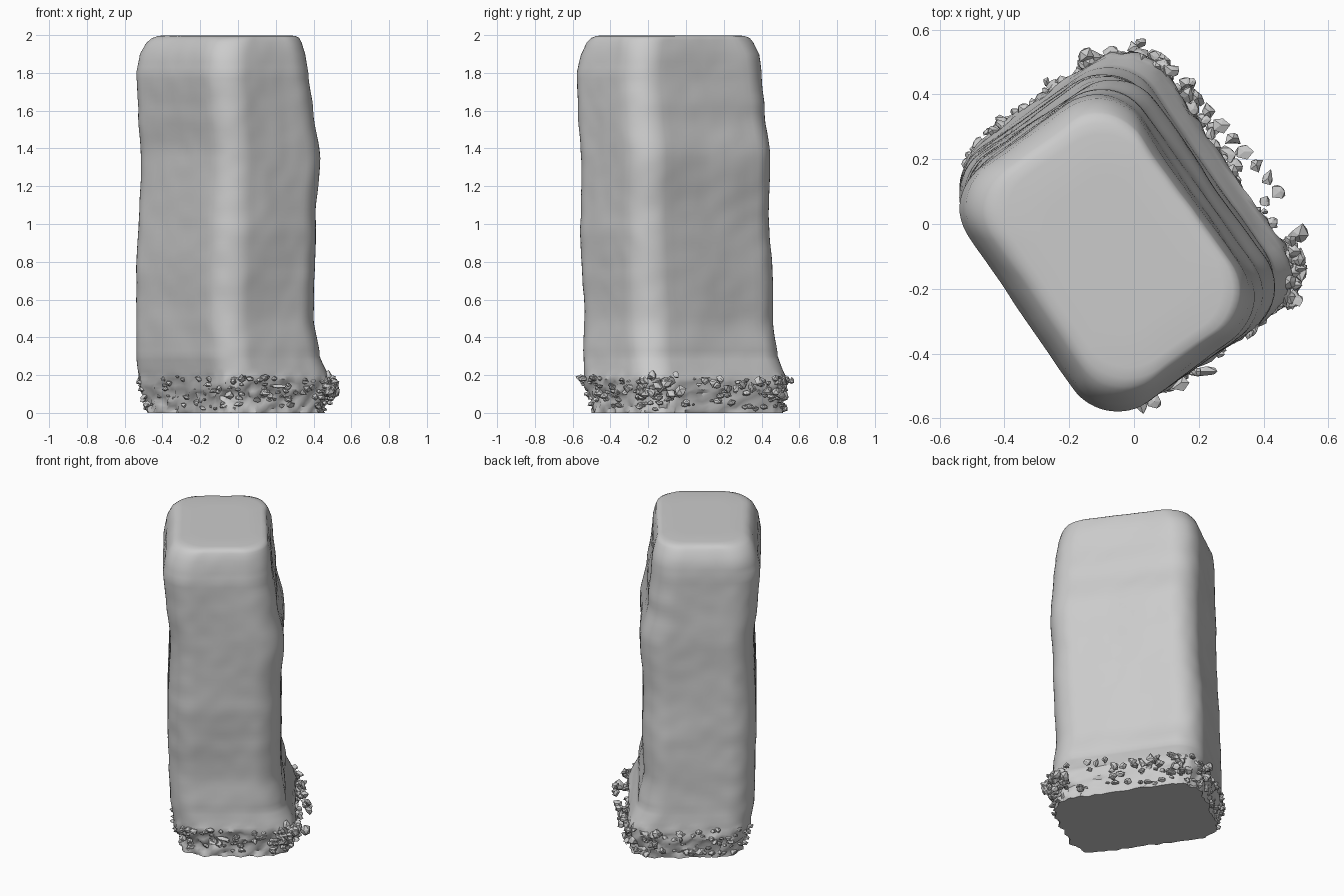
import bpy, bmesh, math, random
from mathutils import Vector, noise

random.seed(7)
if "Cube" in bpy.data.objects:
    bpy.data.objects.remove(bpy.data.objects["Cube"], do_unlink=True)

TURN = math.radians(35)      # footprint is turned on the ground
U = Vector((math.cos(TURN), math.sin(TURN), 0))
V = Vector((-U.y, U.x, 0))
RADIUS = 0.16                # rounding of the upright edges
SLIM = 0.12                  # long side minus short side
ARC, SIDE = 12, 14           # points per corner and per straight side

# Silhouette by height: z, x min, x max, y min, y max
PROFILE = [
    (0, -.50, .48, -.47, .48), (.08, -.51, .48, -.48, .49),
    (.12, -.53, .50, -.51, .51), (.18, -.54, .51, -.53, .51),
    (.3, -.55, .45, -.53, .47), (.5, -.54, .40, -.535, .46),
    (.75, -.54, .415, -.545, .45), (1, -.535, .42, -.55, .435),
    (1.35, -.52, .435, -.555, .445), (1.6, -.54, .40, -.565, .41),
    (1.8, -.535, .37, -.58, .40), (1.9, -.51, .35, -.56, .39),
    (1.96, -.47, .325, -.535, .365), (1.985, -.44, .31, -.51, .345),
    (1.995, -.41, .29, -.485, .32)]


def silhouette(z):
    """Smoothly blended silhouette limits at a height."""
    for low, high in zip(PROFILE, PROFILE[1:]):
        if z <= high[0]:
            t = (z - low[0]) / (high[0] - low[0])
            if low[0] > .2 and high[0] < 1.85:
                t = t * t * (3 - 2 * t)
            return [a + (b - a) * t for a, b in zip(low[1:], high[1:])]
    return PROFILE[-1][1:]


def outline(z):
    """Turned rounded rectangle as (point, outward normal) pairs."""
    x0, x1, y0, y1 = silhouette(z)
    centre = Vector(((x0 + x1) / 2, (y0 + y1) / 2, z))
    total = ((x1 - x0 + y1 - y0) / 2 - 2 * RADIUS) / (U.x + U.y)
    a, b = (total - SLIM) / 2, (total + SLIM) / 2
    corners = [(a, b), (-a, b), (-a, -b), (a, -b)]
    points = []
    for k, (cu, cv) in enumerate(corners):
        for i in range(ARC + 1):
            ang = math.pi / 2 * (k + i / ARC)
            n = U * math.cos(ang) + V * math.sin(ang)
            points.append((centre + U * cu + V * cv + n * RADIUS, n))
        nu, nv = corners[(k + 1) % 4]
        for i in range(1, SIDE):
            t = i / SIDE
            mid = U * (cu + (nu - cu) * t) + V * (cv + (nv - cv) * t)
            points.append((centre + mid + n * RADIUS, n))
    return points


def weathered(p, n):
    """Soft worn relief, turning ragged close to the ground."""
    soft = noise.noise(p * Vector((3, 3, 5)).x) * .009
    fine = noise.noise(p * 11) * .003
    rough = max(0, min(1, (.22 - p.z) / .08))
    ragged = noise.noise(p * 24) * .026 * rough
    q = p + n * (soft + fine + ragged)
    if .01 < p.z < .3:
        q.z += noise.noise(p * 19 + V) * .02 * rough
    q.z = max(0, q.z)
    return q


def finish(name, bm, material):
    mesh = bpy.data.meshes.new(name)
    bmesh.ops.recalc_face_normals(bm, faces=bm.faces)
    bm.to_mesh(mesh)
    bm.free()
    obj = bpy.data.objects.new(name, mesh)
    bpy.context.collection.objects.link(obj)
    mesh.materials.append(material)
    return obj


stone = bpy.data.materials.new("grey stone")
stone.use_nodes = True
stone.diffuse_color = (.6, .6, .6, 1)
stone.node_tree.nodes["Principled BSDF"].inputs["Base Color"].default_value = (.6, .6, .6, 1)

# Standing stone: stacked rings with a flat closed foot and crown
heights = [i * .02 for i in range(15)] + [.3 + i * .03 for i in range(50)]
heights += [1.8, 1.83, 1.86, 1.9, 1.93, 1.96, 1.975, 1.985, 1.995]
bm = bmesh.new()
rings = [[bm.verts.new(weathered(p, n)) for p, n in outline(z)] for z in heights]
top = outline(heights[-1])
middle = sum((p for p, n in top), Vector()) / len(top)
for scale in (.92, .6, .25):
    ring = []
    for p, n in top:
        q = middle + (p - middle) * scale
        q.z = 1.999
        ring.append(bm.verts.new(q))
    rings.append(ring)
for low, high in zip(rings, rings[1:]):
    for i in range(len(low)):
        j = (i + 1) % len(low)
        bm.faces.new((low[i], low[j], high[j], high[i]))
bm.faces.new(rings[0])
bm.faces.new(rings[-1])
pillar = finish("standing_stone", bm, stone)
bpy.context.view_layer.objects.active = pillar
pillar.select_set(True)
bpy.ops.object.shade_smooth_by_angle(angle=math.radians(40))


def shard(bm, place, size, stretch=(1, 1, 1)):
    """One jagged lump."""
    made = bmesh.ops.create_icosphere(bm, subdivisions=1, radius=size)
    for v in made["verts"]:
        v.co *= random.uniform(.5, 1.3)
        v.co = Vector([c * s for c, s in zip(v.co, stretch)]) + place
        v.co.z = max(.002, v.co.z)


# Broken rim of turf and chips around the foot
bm = bmesh.new()
for _ in range(230):
    z = random.choice((random.uniform(.02, .1), random.uniform(.1, .19)))
    p, n = random.choice(outline(z))
    out = random.uniform(-.01, .012)
    if n.dot(U) > .6:
        out += random.uniform(0, .025)
    shard(bm, p + n * out, random.uniform(.01, .024), (1.2, 1.2, .8))
finish("ragged_rim", bm, stone)

# Larger clods heaped against the right and back corners
bm = bmesh.new()
for _ in range(26):
    shard(bm, Vector((random.uniform(.46, .51), random.uniform(-.25, -.03),
                      random.uniform(.1, .2))), random.uniform(.02, .034))
    shard(bm, Vector((random.uniform(-.17, .1), random.uniform(.47, .52),
                      random.uniform(.09, .18))), random.uniform(.018, .03))
for i in range(9):
    t = i / 8
    shard(bm, Vector((.16 + .29 * t, .43 - .33 * t, random.uniform(.12, .18))), .026)
finish("corner_clods", bm, stone)

# Loose chips
bm = bmesh.new()
for x, y, z in ((.02, .56, .17), (.18, .44, .16), (-.27, .44, .14)):
    shard(bm, Vector((x, y, z)), .017)
shard(bm, Vector((.21, -.455, .14)), .024, (1.9, .7, .5))
finish("loose_chips", bm, stone)
